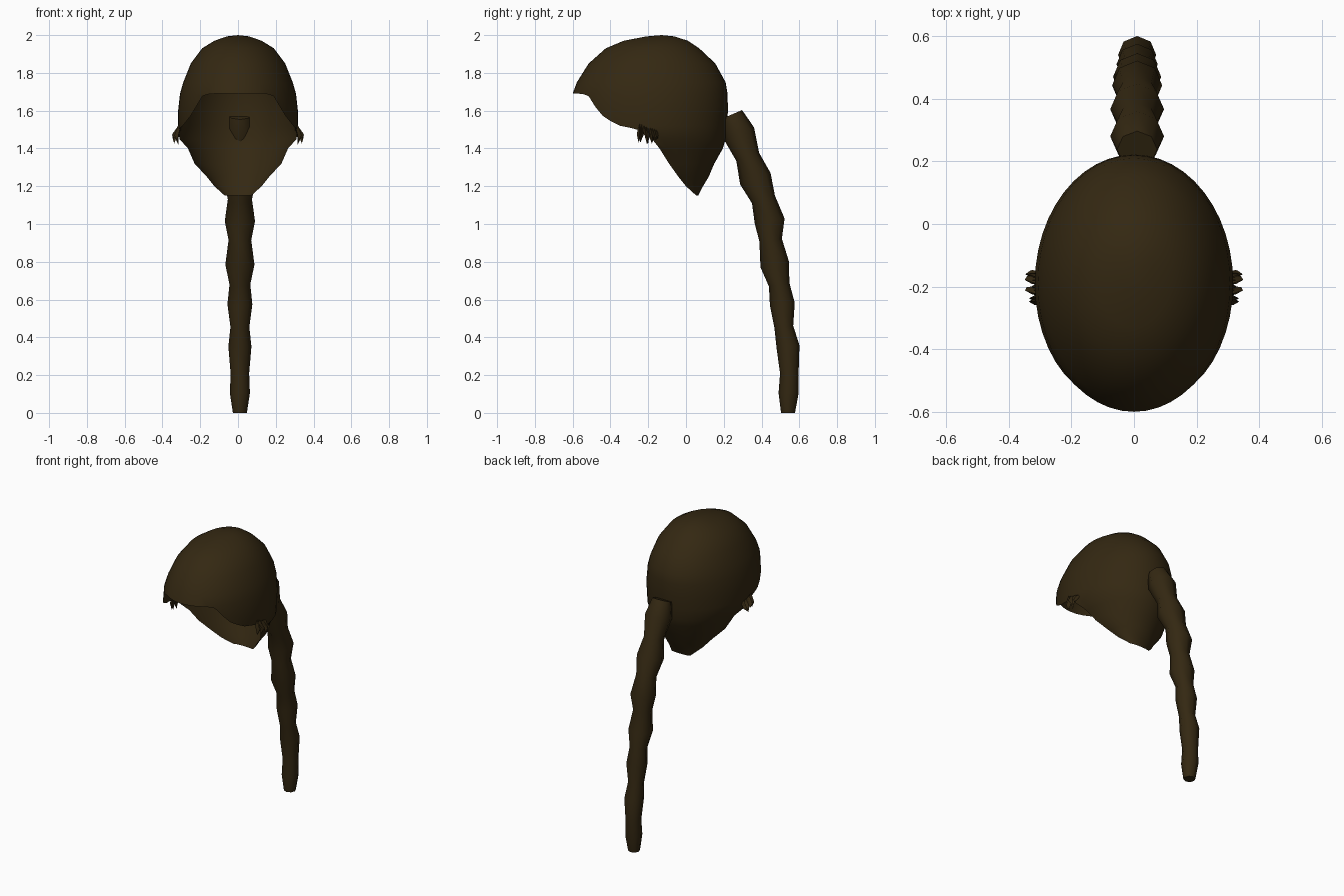
import bpy, bmesh, math, random
from mathutils import Vector

if "Cube" in bpy.data.objects:
    bpy.data.objects.remove(bpy.data.objects["Cube"])

random.seed(4)
brown = bpy.data.materials.new("dark_brown")
brown.diffuse_color = (0.034, 0.021, 0.006, 1)
brown.use_nodes = True
brown.node_tree.nodes["Principled BSDF"].inputs["Base Color"].default_value = brown.diffuse_color


def finish(bm, name, angle=60):
    bmesh.ops.remove_doubles(bm, verts=bm.verts, dist=0.0005)
    bmesh.ops.recalc_face_normals(bm, faces=bm.faces)
    me = bpy.data.meshes.new(name)
    bm.to_mesh(me)
    bm.free()
    me.materials.append(brown)
    ob = bpy.data.objects.new(name, me)
    bpy.context.collection.objects.link(ob)
    bpy.ops.object.select_all(action='DESELECT')
    ob.select_set(True)
    bpy.context.view_layer.objects.active = ob
    bpy.ops.object.shade_smooth_by_angle(angle=math.radians(angle))
    return ob


def lerp_table(table, k):
    """Interpolate rows of a table whose first column decreases."""
    if k >= table[0][0]:
        return table[0][1:]
    for a, b in zip(table, table[1:]):
        if k >= b[0]:
            t = (a[0] - k) / (a[0] - b[0])
            return [p + (q - p) * t for p, q in zip(a[1:], b[1:])]
    return table[-1][1:]


# Hair cap sections: height, front y, back y, widest y, half width
SECTIONS = [
    (2.00, -.13, -.13, -.13, 0), (1.993, -.21, -.06, -.13, .06),
    (1.97, -.33, .01, -.15, .125), (1.93, -.425, .07, -.17, .19),
    (1.85, -.515, .155, -.18, .25), (1.75, -.578, .21, -.19, .29),
    (1.69, -.60, .22, -.19, .307), (1.60, -.60, .222, -.19, .317),
    (1.52, -.60, .217, -.19, .317), (1.45, -.60, .21, -.18, .31),
    (1.40, -.60, .195, -.14, .265), (1.32, -.60, .15, -.09, .23),
    (1.25, -.60, .12, -.04, .165), (1.20, -.60, .09, 0, .125),
    (1.15, -.60, .065, .055, .07)]
# Hairline height along y, from the ears to the fringe
HAIRLINE = [(-.19, 1.45), (-.25, 1.50), (-.35, 1.52), (-.43, 1.56),
            (-.48, 1.62), (-.51, 1.675), (-.55, 1.69), (-.60, 1.69)]
N = 48


def cap_point(i, z):
    a = 2 * math.pi * i / N          # a = 0 is the right side, +90 is the back
    s, c = math.sin(a), math.cos(a)
    if s < -1e-6:                    # front columns stop at the hairline
        z = max(z, lerp_table(HAIRLINE, -.19 + .41 * s)[0])
    yf, yb, yc, w = lerp_table(SECTIONS, z)
    y = yc + s * ((yb - yc) if s > 0 else (yc - yf))
    return (w * c, y, z)


bm = bmesh.new()
rows = [[bm.verts.new(cap_point(i, sec[0])) for i in range(N)] for sec in SECTIONS]
for r in range(len(SECTIONS) - 1):
    for i in range(N):
        if i >= N // 2 and SECTIONS[r][0] < 1.46:
            continue                 # open face area below the hairline
        j = (i + 1) % N
        bm.faces.new((rows[r][i], rows[r + 1][i], rows[r + 1][j], rows[r][j]))
bmesh.ops.remove_doubles(bm, verts=bm.verts, dist=0.0005)
bmesh.ops.delete(bm, geom=[v for v in bm.verts if not v.link_faces], context='VERTS')
finish(bm, "hair_cap")

# Braid: centre y, centre z, radius, alternating bulges and pinches
BRAID = [(.238, 1.578, .064), (.28, 1.48, .086), (.327, 1.355, .064),
         (.367, 1.24, .086), (.41, 1.13, .064), (.443, 1.015, .08),
         (.448, .915, .06), (.47, .785, .077), (.493, .68, .055),
         (.51, .575, .066), (.518, .455, .05), (.54, .35, .061),
         (.547, .21, .049), (.543, .105, .053), (.54, 0, .037)]
bm = bmesh.new()
rings = []
for k, (y, z, r) in enumerate(BRAID):
    p, q = BRAID[max(k - 1, 0)], BRAID[min(k + 1, len(BRAID) - 1)]
    d = Vector((0, q[0] - p[0], q[1] - p[1])).normalized()
    if k == len(BRAID) - 1:
        d = Vector((0, 0, -1))
    across = Vector((0, -d.z, d.y))
    rings.append([bm.verts.new(Vector((.01, y, z))
                  + Vector((1, 0, 0)) * r * math.cos(math.tau * i / 8)
                  + across * r * math.sin(math.tau * i / 8)) for i in range(8)])
for a, b in zip(rings, rings[1:]):
    for i in range(8):
        j = (i + 1) % 8
        bm.faces.new((a[i], a[j], b[j], b[i]))
bm.faces.new(rings[0])
bm.faces.new(rings[-1])
finish(bm, "braid")

# Loose tufts of hair over the ears, mirrored
tufts = []
for n in range(9):
    y = -.245 + .011 * n
    root = Vector((.305, y, 1.53 - .004 * n))
    tip = Vector((random.uniform(.31, .345), y + random.uniform(-.01, .03),
                  random.uniform(1.41, 1.46)))
    tufts.append((root, (root + tip) / 2 + Vector((.012, 0, -.01)), tip))
for side, name in ((1, "right_ear_tuft"), (-1, "left_ear_tuft")):
    bm = bmesh.new()
    for root, mid, tip in tufts:
        tri = []
        for p, w in ((root, .01), (mid, .013)):
            tri.append([bm.verts.new((side * (p.x + dx * w), p.y + dy * w, p.z))
                        for dx, dy in ((1, 0), (-.6, .9), (-.6, -.9))])
        end = bm.verts.new((side * tip.x, tip.y, tip.z))
        for i in range(3):
            j = (i + 1) % 3
            bm.faces.new((tri[0][i], tri[0][j], tri[1][j], tri[1][i]))
            bm.faces.new((tri[1][i], tri[1][j], end))
    finish(bm, name)
